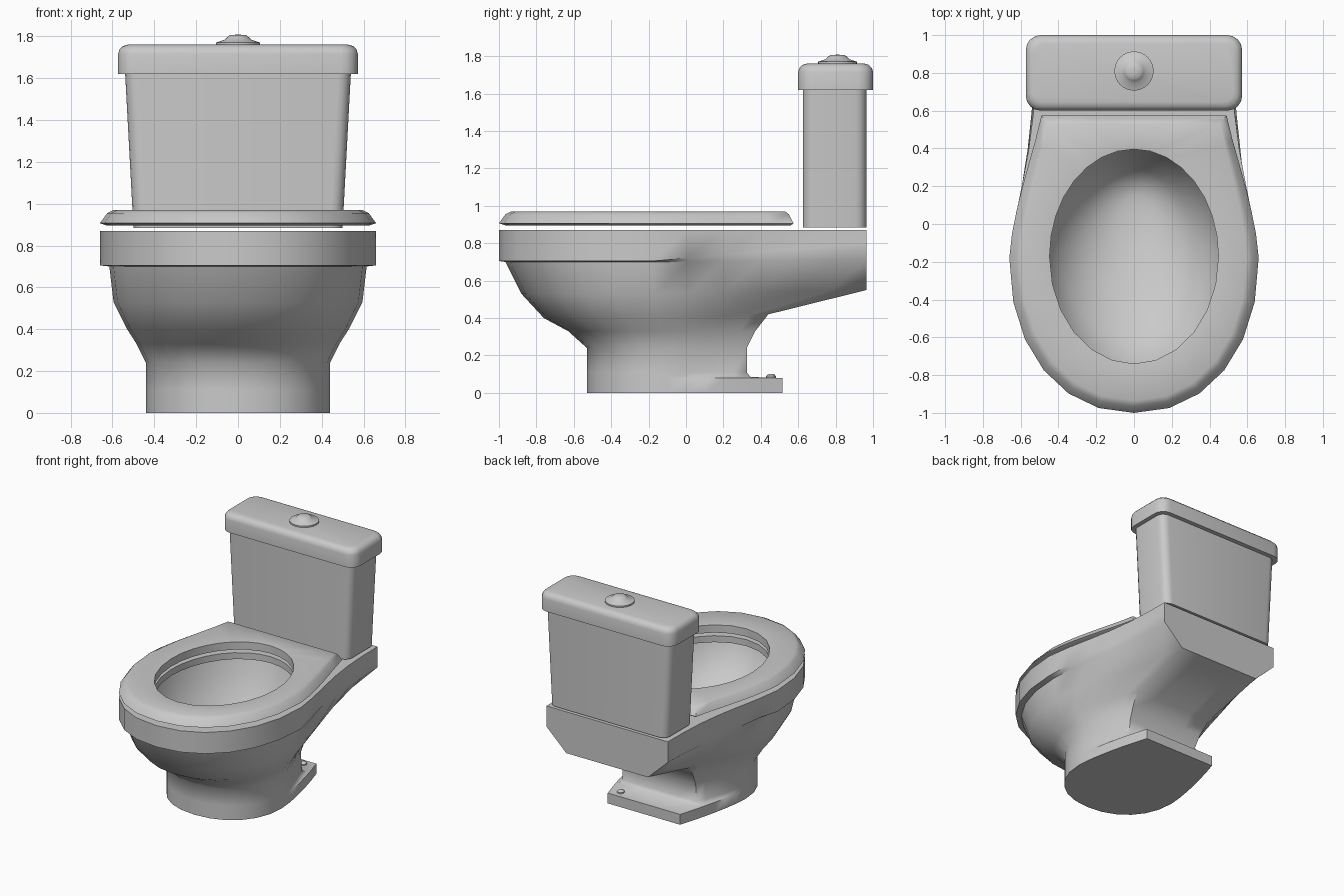
import bpy, bmesh
from math import sin, cos, pi, radians

cube = bpy.data.objects.get("Cube")
if cube:
    bpy.data.objects.remove(cube, do_unlink=True)

ceramic = bpy.data.materials.new("grey_ceramic")
ceramic.use_nodes = True
GREY = (0.59, 0.59, 0.59, 1)
ceramic.diffuse_color = GREY
ceramic.node_tree.nodes["Principled BSDF"].inputs["Base Color"].default_value = GREY

FRONT, SIDE, BACK = 6, 6, 2      # segments of each stretch of a half outline
FULLNESS = 0.93                  # below 1 swells the front beyond an ellipse


def mirror(half):
    return half + [(-x, y, z) for x, y, z in reversed(half[1:-1])]


def outline(z, front, mid, width, back, back_width, z_back=None, taper=3):
    """Horizontal ring: rounded front, tapering sides, straight back."""
    z_back = z if z_back is None else z_back
    half = []
    for i in range(FRONT + 1):
        a = pi / 2 * i / FRONT
        half.append((width * sin(a) ** FULLNESS,
                     mid + (front - mid) * abs(cos(a)) ** FULLNESS, z))
    for i in range(1, SIDE + 1):
        t = i / SIDE
        ease = 1 - (1 - t ** 1.5) ** taper
        half.append((width + (back_width - width) * ease,
                     mid + (back - mid) * t, z + (z_back - z) * t))
    for i in range(1, BACK + 1):
        half.append((back_width * (1 - i / BACK), back, z_back))
    return mirror(half)


def oval(z, mid, rx, ry):
    """Elliptical ring with the same point count as an outline."""
    rear = SIDE + BACK
    angles = [pi / 2 * i / FRONT for i in range(FRONT + 1)]
    angles += [pi / 2 * (1 + i / rear) for i in range(1, rear + 1)]
    return mirror([(rx * sin(a), mid - ry * cos(a), z) for a in angles])


def rounded_rect(z, hx, y0, y1, r, steps=4):
    ring = []
    corners = [(hx - r, y1 - r), (r - hx, y1 - r), (r - hx, y0 + r), (hx - r, y0 + r)]
    for k, (cx, cy) in enumerate(corners):
        for i in range(steps + 1):
            a = pi / 2 * (k + i / steps)
            ring.append((cx + r * cos(a), cy + r * sin(a), z))
    return ring


def circle(z, cx, cy, r, n=24):
    return [(cx + r * cos(2 * pi * i / n), cy + r * sin(2 * pi * i / n), z) for i in range(n)]


def loft(name, rings, closed=False, angle=40):
    """Skin a stack of rings; closed joins last to first, otherwise ends are capped."""
    bm = bmesh.new()
    rows = [[bm.verts.new(p) for p in ring] for ring in rings]
    n = len(rows[0])
    pairs = list(zip(rows, rows[1:])) + ([(rows[-1], rows[0])] if closed else [])
    for a, b in pairs:
        for i in range(n):
            j = (i + 1) % n
            bm.faces.new((a[i], a[j], b[j], b[i]))
    if not closed:
        bm.faces.new(rows[0])
        bm.faces.new(rows[-1])
    bmesh.ops.remove_doubles(bm, verts=bm.verts, dist=0.0005)
    bmesh.ops.recalc_face_normals(bm, faces=bm.faces)
    mesh = bpy.data.meshes.new(name)
    bm.to_mesh(mesh)
    bm.free()
    mesh.materials.append(ceramic)
    obj = bpy.data.objects.new(name, mesh)
    bpy.context.collection.objects.link(obj)
    bpy.ops.object.select_all(action='DESELECT')
    obj.select_set(True)
    bpy.context.view_layer.objects.active = obj
    bpy.ops.object.shade_smooth_by_angle(angle=radians(angle))
    return obj


# Foot, pedestal, outer bowl, overhanging rim and hollow basin in one skin
loft("bowl", [
    outline(0, -0.53, -0.1, 0.44, 0.515, 0.31, taper=1),
    outline(0.08, -0.53, -0.1, 0.44, 0.515, 0.31, taper=1),
    outline(0.085, -0.53, -0.1, 0.44, 0.345, 0.335, taper=1),
    outline(0.11, -0.53, -0.1, 0.44, 0.325, 0.32, taper=1),
    outline(0.24, -0.53, -0.1, 0.44, 0.325, 0.31, taper=1),
    outline(0.33, -0.63, -0.13, 0.485, 0.37, 0.32, taper=1.2),
    outline(0.40, -0.76, -0.15, 0.53, 0.44, 0.34, 0.42, taper=1.2),
    outline(0.53, -0.88, -0.17, 0.595, 0.965, 0.35, 0.55, taper=1.5),
    outline(0.70, -0.965, -0.18, 0.615, 0.965, 0.52, 0.71, taper=1.8),
    outline(0.705, -1, -0.18, 0.66, 0.965, 0.52, 0.80),
    outline(0.87, -1, -0.18, 0.66, 0.965, 0.52),
    oval(0.87, -0.172, 0.45, 0.57),
    oval(0.82, -0.172, 0.45, 0.57),
    oval(0.81, -0.172, 0.50, 0.63),
    oval(0.69, -0.17, 0.47, 0.59),
    oval(0.55, -0.13, 0.39, 0.48),
    oval(0.45, -0.05, 0.28, 0.34),
    oval(0.37, 0.06, 0.14, 0.17),
    oval(0.35, 0.09, 0.05, 0.06),
], angle=55)

# Domed seat ring with sloping outer edge and upright inner edge
loft("seat", [
    oval(0.895, -0.172, 0.447, 0.568),
    outline(0.895, -0.965, -0.18, 0.625, 0.56, 0.47, taper=1.2),
    outline(0.907, -1, -0.18, 0.66, 0.575, 0.49, taper=1.2),
    outline(0.955, -0.965, -0.18, 0.625, 0.55, 0.47, taper=1.2),
    outline(0.97, -0.935, -0.18, 0.595, 0.53, 0.455, taper=1.2),
    oval(0.955, -0.172, 0.447, 0.568),
], closed=True, angle=50)

# Cistern, wider at the top
loft("tank", [
    rounded_rect(0.885, 0.50, 0.625, 0.965, 0.06),
    rounded_rect(1.63, 0.54, 0.625, 0.965, 0.06),
])

# Cistern lid with rounded upper edge
lid_rings = [rounded_rect(1.62, 0.573, 0.60, 1.0, 0.08)]
for i in range(4):
    a = pi / 2 * i / 3
    inset = 0.045 * (1 - cos(a))
    lid_rings.append(rounded_rect(1.715 + 0.045 * sin(a), 0.573 - inset,
                                  0.60 + inset, 1.0 - inset, 0.08 - inset / 2))
loft("tank_lid", lid_rings)

# Flush button on the lid
loft("flush_button", [circle(z, 0, 0.81, r) for r, z in (
    (0.104, 1.755), (0.104, 1.771), (0.066, 1.783), (0.05, 1.797), (0.04, 1.806), (0.01, 1.808))])

# Floor bolt on the foot
loft("floor_bolt", [circle(z, 0.24, 0.455, r, 12) for r, z in (
    (0.026, 0.075), (0.026, 0.09), (0.018, 0.099), (0.005, 0.102))])
